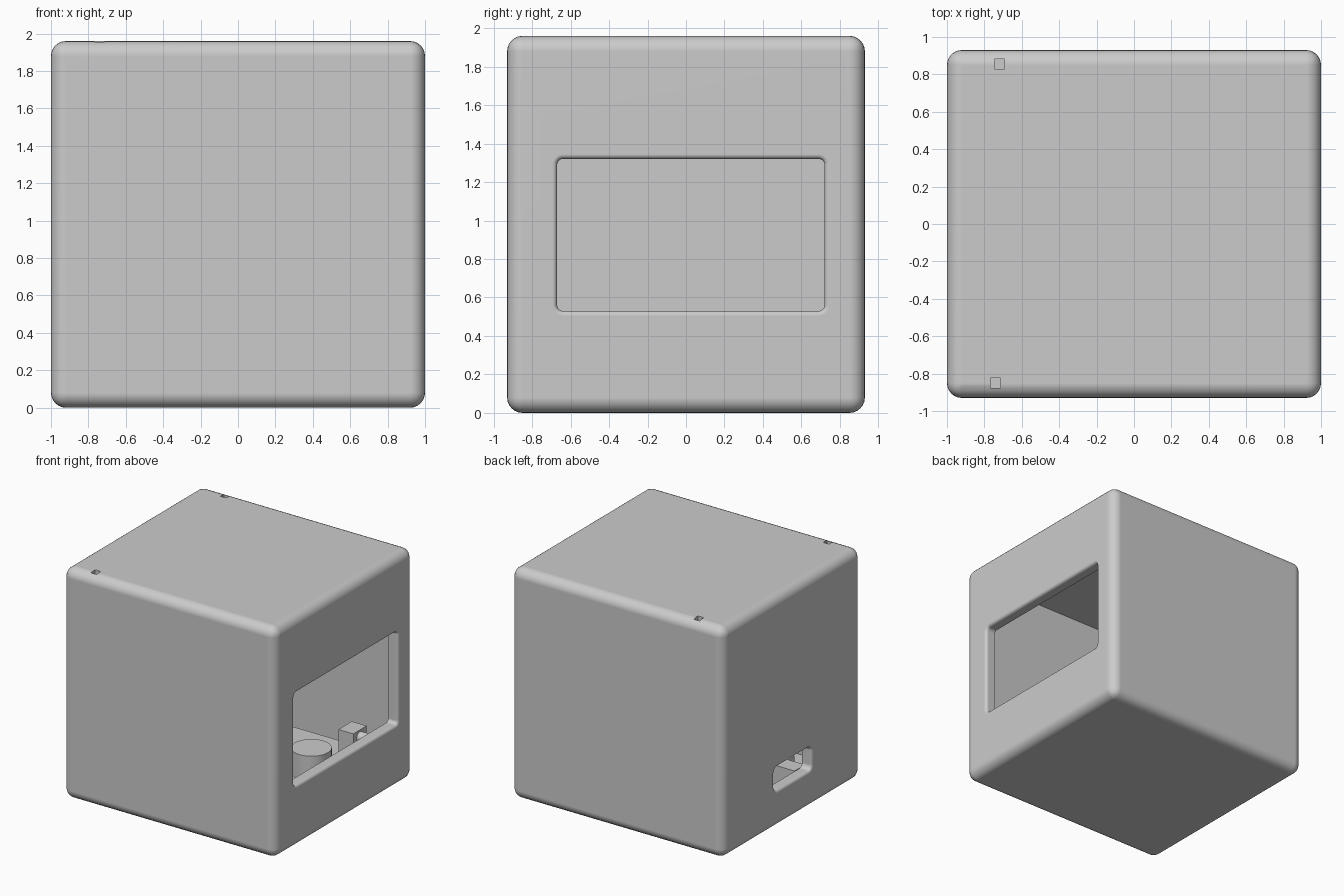
import bpy, bmesh, math
from mathutils import Matrix

cube = bpy.data.objects.get("Cube")
if cube:
    bpy.data.objects.remove(cube, do_unlink=True)

grey = bpy.data.materials.new("light_grey")
grey.use_nodes = True
grey.diffuse_color = (0.6, 0.6, 0.6, 1)
grey.node_tree.nodes["Principled BSDF"].inputs["Base Color"].default_value = (0.6, 0.6, 0.6, 1)

WALL = 0.09
HX, HY, TOP = 1.0, 0.93, 1.96


def finish(name, bm):
    mesh = bpy.data.meshes.new(name)
    bmesh.ops.recalc_face_normals(bm, faces=bm.faces)
    bm.to_mesh(mesh)
    bm.free()
    mesh.materials.append(grey)
    obj = bpy.data.objects.new(name, mesh)
    bpy.context.collection.objects.link(obj)
    return obj


def box(name, lo, hi, bevel=0.0, segments=6):
    bm = bmesh.new()
    bmesh.ops.create_cube(bm, size=1)
    for v in bm.verts:
        v.co = [a + (c + 0.5) * (b - a) for a, b, c in zip(lo, hi, v.co)]
    if bevel:
        bmesh.ops.bevel(bm, geom=bm.edges[:], offset=bevel, segments=segments,
                        profile=0.5, affect='EDGES')
    return finish(name, bm)


def cylinder(name, radius, length, center, axis='Z'):
    turn = Matrix.Rotation(math.pi / 2, 4, 'Y') if axis == 'X' else Matrix()
    bm = bmesh.new()
    bmesh.ops.create_cone(bm, cap_ends=True, segments=32, radius1=radius, radius2=radius,
                          depth=length, matrix=Matrix.Translation(center) @ turn)
    return finish(name, bm)


def flared_cutter(name, side, y0, y1, z0, z1, corner, flare=0.025):
    """Rounded rectangle along x whose outer rim flares into a fillet."""
    steps = [(-0.05, flare)]
    for i in range(7):
        t = i / 6 * math.pi / 2
        steps.append((flare * (1 - math.cos(t)), flare * (1 - math.sin(t))))
    steps.append((WALL + 0.03, 0))
    bm = bmesh.new()
    rings = []
    for depth, grow in steps:
        ring = []
        for k, (cy, cz) in enumerate([(y1, z1), (y0, z1), (y0, z0), (y1, z0)]):
            sy = -1 if cy == y1 else 1
            sz = -1 if cz == z1 else 1
            for j in range(6):
                a = (k + j / 5) * math.pi / 2
                r = corner + grow
                ring.append(bm.verts.new((side * (HX - depth),
                                          cy + sy * corner + r * math.cos(a),
                                          cz + sz * corner + r * math.sin(a))))
        rings.append(ring)
    for a, b in zip(rings, rings[1:]):
        for i in range(len(a)):
            j = (i + 1) % len(a)
            bm.faces.new((a[i], a[j], b[j], b[i]))
    bm.faces.new(rings[0])
    bm.faces.new(rings[-1])
    return finish(name, bm)


def smooth(obj):
    bpy.ops.object.select_all(action='DESELECT')
    obj.select_set(True)
    bpy.context.view_layer.objects.active = obj
    bpy.ops.object.shade_smooth_by_angle(angle=math.radians(30))


# Rounded case and everything cut from it
case = box("case", (-HX, -HY, 0), (HX, HY, TOP), bevel=0.08)
cutters = [
    box("cavity_cutter", (-HX + WALL, -HY + WALL, WALL), (HX - WALL, HY - WALL, TOP - WALL)),
    flared_cutter("window_cutter", 1, -0.67, 0.72, 0.53, 1.32, 0.03),
    flared_cutter("port_cutter", -1, -0.26, 0.24, 0.32, 0.52, 0.04),
]
# Small square pockets in the top
for x, y in ((-0.72, 0.855), (-0.74, -0.85)):
    h = 0.027
    cutters.append(box("pocket_cutter", (x - h, y - h, TOP - 0.04), (x + h, y + h, TOP + 0.1)))

bpy.context.view_layer.objects.active = case
for cutter in cutters:
    cutter.hide_render = True
    mod = case.modifiers.new("cut", 'BOOLEAN')
    mod.operation = 'DIFFERENCE'
    mod.solver = 'EXACT'
    mod.object = cutter
    bpy.ops.object.modifier_apply(modifier=mod.name)
    bpy.data.objects.remove(cutter, do_unlink=True)
smooth(case)
weighted = case.modifiers.new("flat_normals", 'WEIGHTED_NORMAL')
weighted.keep_sharp = True

# Inner parts resting on the floor
box("circuit_board", (-0.6, -0.6, WALL - 0.01), (0.85, 0.8, 0.2))
box("port_connector", (-0.88, -0.34, WALL - 0.01), (-0.55, -0.2, 0.3))
box("shaft_mount", (0.58, 0.52, 0.19), (0.72, 0.7, 0.45))
smooth(cylinder("round_component", 0.157, 0.22, (0.55, 0.2, 0.3)))
smooth(cylinder("control_shaft", 0.045, 0.14, (0.78, 0.61, 0.39), 'X'))
